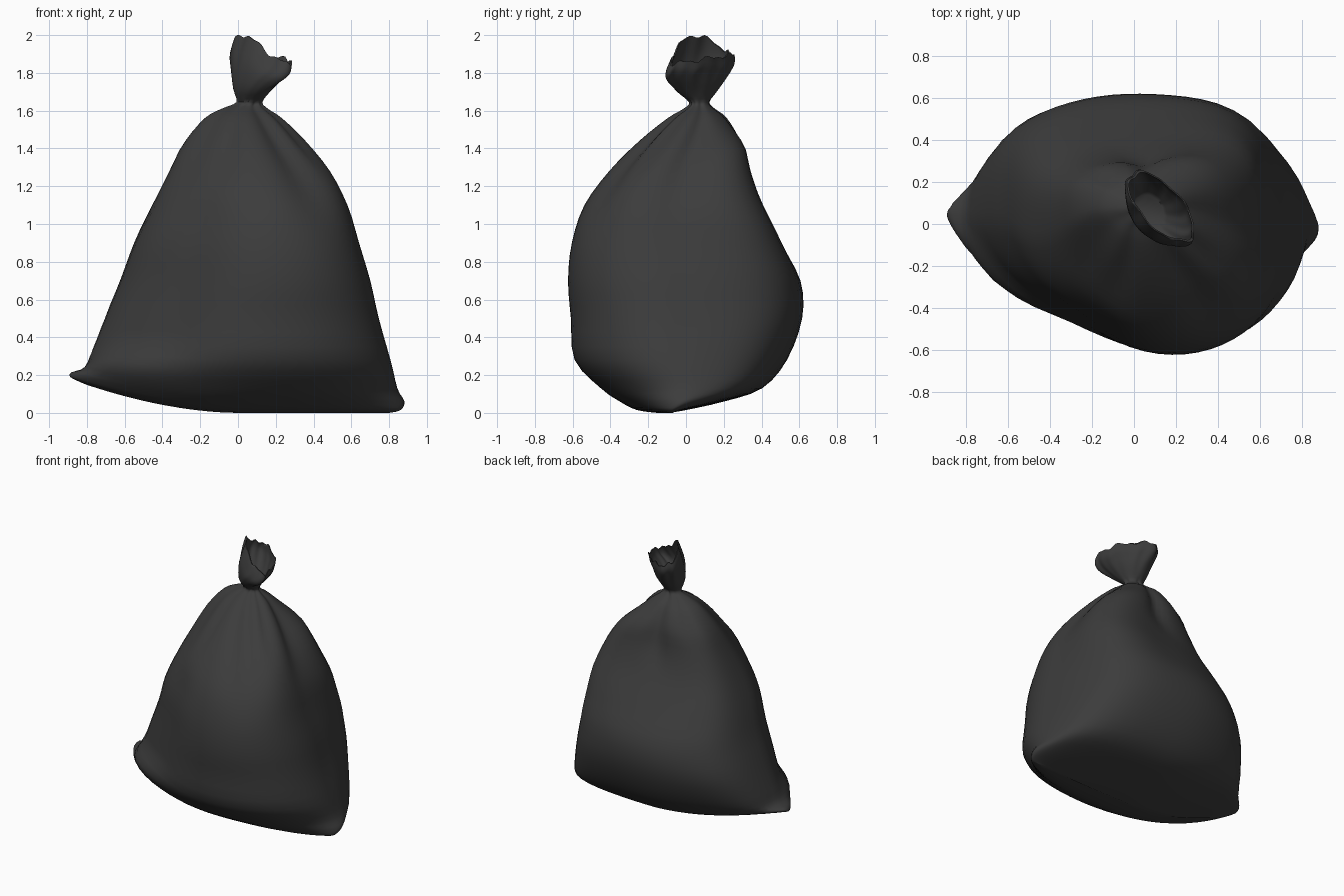
import bpy, bmesh, math
from mathutils import Vector

cube = bpy.data.objects.get("Cube")
if cube:
    bpy.data.objects.remove(cube, do_unlink=True)

SEGMENTS = 64
NECK, RIM = 1.645, 1.865

# Cross-sections from base to rim: height, x min, x max, y min, y max
SECTIONS = [
    (.0, -.80, .80, -.15, -.09),
    (.015, -.88, .86, -.26, .0),
    (.06, -.87, .88, -.35, .2),
    (.13, -.80, .845, -.45, .40),
    (.28, -.77, .81, -.59, .53),
    (.5, -.71, .745, -.61, .61),
    (.7, -.63, .70, -.625, .60),
    (.9, -.55, .64, -.605, .49),
    (1.1, -.45, .58, -.54, .38),
    (1.28, -.36, .49, -.41, .32),
    (1.44, -.28, .36, -.25, .29),
    (1.56, -.18, .235, -.10, .22),
    (1.61, -.09, .16, -.015, .155),
    (NECK, -.01, .13, .015, .125),
    (1.70, -.03, .17, -.05, .165),
    (1.77, -.045, .24, -.105, .22),
    (1.82, -.045, .28, -.105, .25),
    (RIM, -.03, .29, -.085, .25),
]

# Gathered folds: angle at neck, drift down the bag, width, depth, lowest height
FOLDS = [
    (-112, -14, 8, .11, 1.15),
    (-68, 12, 15, .20, .85),
    (-150, -5, 20, .13, .9),
    (8, 0, 12, .12, 1.0),
    (80, 14, 10, .16, 1.05),
    (125, 10, 8, .07, 1.25),
    (-35, 0, 9, .10, 1.2),
]

# Filled or flattened corners: angle, width, swell, extra at shoulder, fade start
BULGES = [
    (45, 25, .15, .17, 1.36),
    (140, 24, .07, .06, 1.36),
    (218, 24, .22, 0, .12),
    (228, 20, -.08, 0, 1.0),
]


def smooth(a, b, v):
    v = min(1, max(0, (v - a) / (b - a)))
    return v * v * (3 - 2 * v)


def bell(angle, centre, width):
    """Smooth bump around the bag, with centre and width in degrees."""
    delta = math.remainder(angle - math.radians(centre), math.tau)
    return math.exp(-(delta / math.radians(width)) ** 2)


def spline(rows, steps):
    """Catmull-Rom interpolation between the sections."""
    out = []
    for i in range(len(rows) - 1):
        p = [rows[max(0, min(len(rows) - 1, i + k))] for k in (-1, 0, 1, 2)]
        for s in range(steps):
            t = s / steps
            out.append([b + t / 2 * (c - a + t * (2*a - 5*b + 4*c - d + t * (3*(b - c) + d - a)))
                        for a, b, c, d in zip(*p)])
    return out + [list(rows[-1])]


def surface_scale(angle, z):
    """Push out the full corners and pull in the folds."""
    if z > NECK:
        flare = smooth(NECK, RIM, z)
        return 1 + .04 * flare * math.sin(5 * angle + 1) + .02 * flare * math.sin(9 * angle)
    scale = 1
    for at, width, base, shoulder, fade in BULGES:
        swell = base * smooth(-.08, .15, z) + shoulder * smooth(.6, 1.1, z)
        scale += swell * (1 - smooth(fade, fade + .25, z)) * bell(angle, at, width)
    for at, drift, width, depth, low in FOLDS:
        down = 1 - smooth(low, NECK, z)
        scale -= depth * smooth(low, 1.5, z) * bell(angle, at + drift * down, width * (1 + .3 * down))
    return scale


def ring_points(section, inset=0):
    z, x0, x1, y0, y1 = section
    cx, cy = (x0 + x1) / 2, (y0 + y1) / 2
    hx, hy = (x1 - x0) / 2 - inset, (y1 - y0) / 2 - inset
    flare = smooth(NECK, RIM, z)
    skew = -hy * (.24 + .36 * flare)
    reach = math.sqrt(max(hx * hx - skew * skew, hx * hx / 4))
    low = max(0, 1 - z / .5)
    pinch = 1 + .2 * low
    points = []
    for i in range(SEGMENTS):
        a = math.tau * i / SEGMENTS
        side = math.copysign(abs(math.sin(a)) ** pinch, math.sin(a))
        # The back leans less than the front
        lean = skew * side * (1 if side < 0 else .4 + .6 * flare)
        f = surface_scale(a, z)
        dx, dy = (reach * math.cos(a) + lean) * f, hy * side * f
        x, y = cx + dx, cy + dy
        # Raised right base corner and curved bottom seam
        height = z + low * .18 * (max(0, -x) / .89) ** 1.8
        end = x / .89
        y += low * end ** 4 * (.12 - .05 * end)
        # Mouth with one tall flap and a ragged edge
        ragged = .009 * math.sin(7 * a) + .006 * math.sin(13 * a)
        height += flare * (.13 * bell(a, 195, 52) + .15 * dy + ragged)
        points.append(Vector((x, y, height)))
    return points


# Bag skin, running over the rim and back down inside the mouth
sections = spline(SECTIONS, 3)
rings = [ring_points(s) for s in sections]
mouth = [s for s in sections if s[0] > NECK + .03]
rings += [ring_points(s, .01) for s in reversed(mouth)]
top = max(p.z for ring in rings for p in ring)
for ring in rings:
    for p in ring:
        if p.z > NECK:
            p.z = NECK + (p.z - NECK) * (2 - NECK) / (top - NECK)

bm = bmesh.new()
loops = [[bm.verts.new(p) for p in ring] for ring in rings]
for lower, upper in zip(loops, loops[1:]):
    for i in range(SEGMENTS):
        j = (i + 1) % SEGMENTS
        bm.faces.new((lower[i], lower[j], upper[j], upper[i]))
bm.faces.new(reversed(loops[0]))
bm.faces.new(loops[-1])
bmesh.ops.recalc_face_normals(bm, faces=bm.faces)
mesh = bpy.data.meshes.new("tied_sack")
bm.to_mesh(mesh)
bm.free()
sack = bpy.data.objects.new("tied_sack", mesh)
bpy.context.collection.objects.link(sack)

# Dark plastic
plastic = bpy.data.materials.new("dark_grey_plastic")
plastic.use_nodes = True
colour = (.045, .045, .045, 1)
plastic.diffuse_color = colour
plastic.node_tree.nodes["Principled BSDF"].inputs["Base Color"].default_value = colour
mesh.materials.append(plastic)

bpy.ops.object.select_all(action="DESELECT")
sack.select_set(True)
bpy.context.view_layer.objects.active = sack
bpy.ops.object.shade_smooth_by_angle(angle=math.radians(60))
